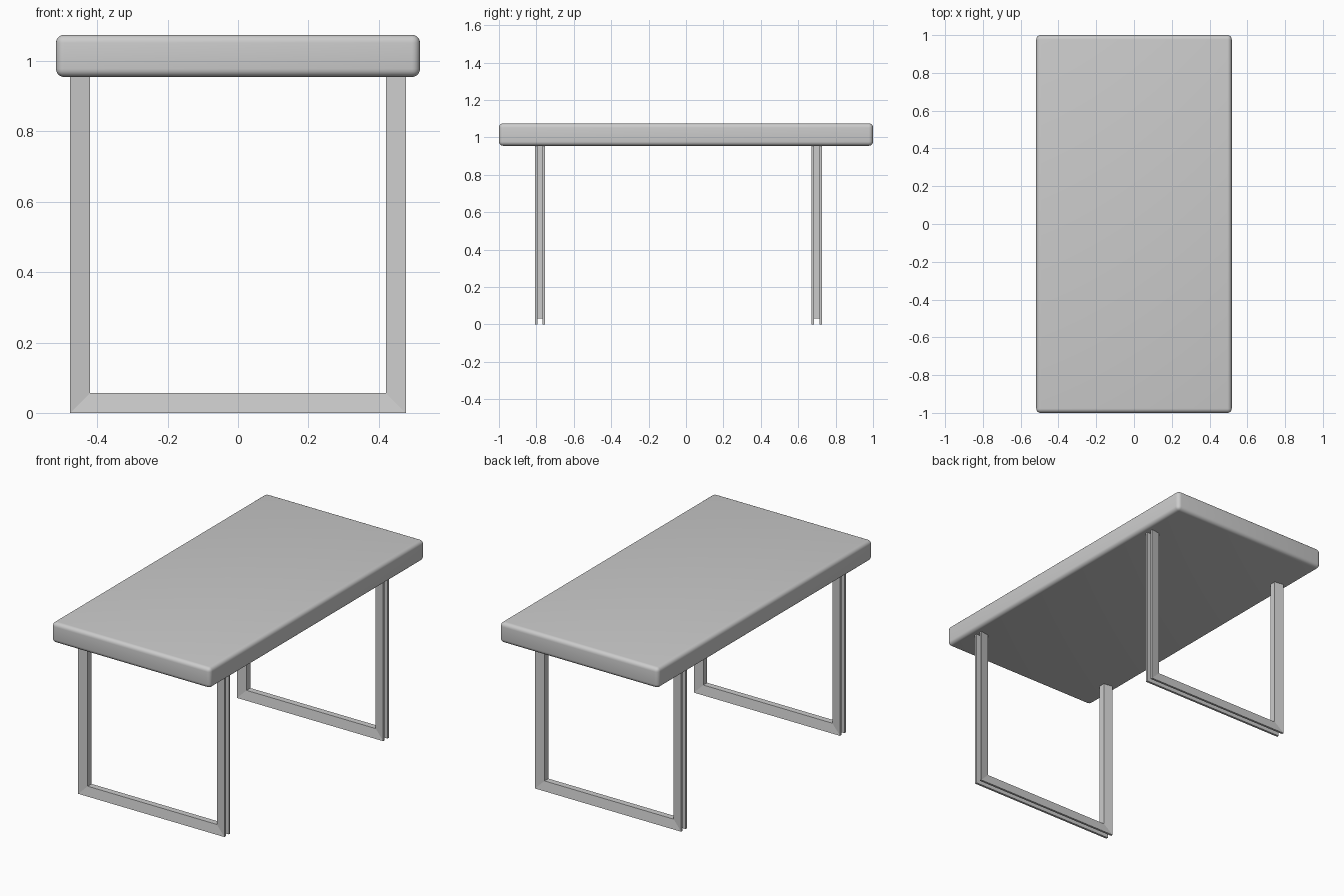
import bpy
import bmesh

cube = bpy.data.objects.get("Cube")
if cube:
    bpy.data.objects.remove(cube, do_unlink=True)

# Single grey finish
grey = bpy.data.materials.new("plain_grey")
grey.use_nodes = True
grey.diffuse_color = (0.6, 0.6, 0.6, 1)
grey.node_tree.nodes["Principled BSDF"].inputs["Base Color"].default_value = (0.6, 0.6, 0.6, 1)


def add_object(name, bm):
    bmesh.ops.recalc_face_normals(bm, faces=bm.faces)
    mesh = bpy.data.meshes.new(name)
    bm.to_mesh(mesh)
    bm.free()
    mesh.materials.append(grey)
    obj = bpy.data.objects.new(name, mesh)
    bpy.context.collection.objects.link(obj)
    return obj


# Thick table top with rounded edges
bm = bmesh.new()
bmesh.ops.create_cube(bm, size=1)
bmesh.ops.scale(bm, vec=(1.035, 2.0, 0.12), verts=bm.verts)
bmesh.ops.translate(bm, vec=(0, 0, 1.015), verts=bm.verts)
bmesh.ops.bevel(bm, geom=bm.edges[:], offset=0.023, segments=5,
                profile=0.5, affect='EDGES')
top = add_object("table_top", bm)
bpy.context.view_layer.objects.active = top
top.select_set(True)
bpy.ops.object.shade_smooth_by_angle(angle=0.6)
top.select_set(False)

# Channel section: (inset from outer edge, offset in y), grooved on the outside
half = [(0.032, 0.014), (0.0, 0.014), (0.0, 0.027), (0.056, 0.018)]
section = half + [(d, -y) for d, y in reversed(half)]


def leg_frame(name, y_centre):
    """Mitred U-shaped frame swept from the channel section."""
    outer, height = 0.477, 0.97
    bm = bmesh.new()
    rings = []
    for side, at_top in ((-1, True), (-1, False), (1, False), (1, True)):
        rings.append([bm.verts.new((side * (outer - d), y_centre + y,
                                    height if at_top else d))
                      for d, y in section])
    count = len(section)
    for a, b in zip(rings, rings[1:]):
        for i in range(count):
            j = (i + 1) % count
            bm.faces.new((a[i], a[j], b[j], b[i]))
    bm.faces.new(rings[0])
    bm.faces.new(rings[-1])
    return add_object(name, bm)


leg_frame("front_leg_frame", -0.781)
leg_frame("back_leg_frame", 0.699)
